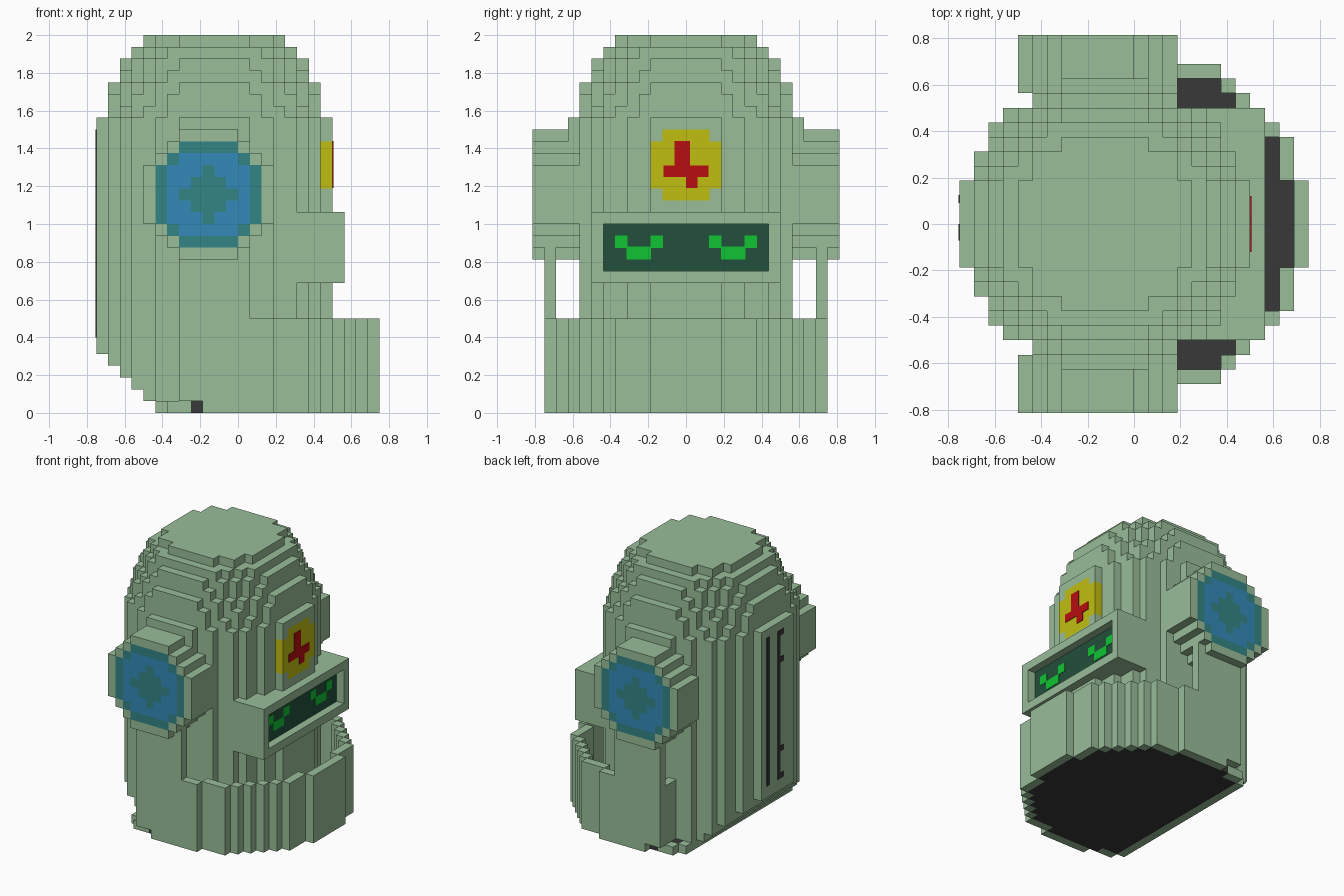
import bpy
import bmesh
import math
from mathutils import Vector

default = bpy.data.objects.get("Cube")
if default:
    bpy.data.objects.remove(default, do_unlink=True)

U = 1 / 16  # size of one block


def material(name, r, g, b):
    m = bpy.data.materials.new(name)
    m.use_nodes = True
    m.diffuse_color = (r, g, b, 1)
    bsdf = next(n for n in m.node_tree.nodes if n.type == 'BSDF_PRINCIPLED')
    bsdf.inputs["Base Color"].default_value = (r, g, b, 1)
    return m


GREEN = material("sage green", .32, .51, .32)
BLACK = material("charcoal", .04, .04, .04)
TEAL = material("teal", .033, .235, .235)
BLUE = material("blue", .033, .254, .485)
YELLOW = material("yellow", .53, .515, .005)
RED = material("red", .48, .004, .005)
SCREEN = material("dark screen green", .017, .08, .045)
BRIGHT = material("bright green", .005, .55, .034)

AXES = [Vector(a) * s for a in ((1, 0, 0), (0, 1, 0), (0, 0, 1)) for s in (1, -1)]


def finish(name, bm, mats):
    mesh = bpy.data.meshes.new(name)
    bm.to_mesh(mesh)
    bm.free()
    for m in mats:
        mesh.materials.append(m)
    obj = bpy.data.objects.new(name, mesh)
    bpy.context.collection.objects.link(obj)
    return obj


def blocks(name, rule, mats, paint=None):
    """Skin every block whose centre satisfies rule(x, y, z), in block units."""
    cells = {(x, y, z) for x in range(-13, 13) for y in range(-13, 13)
             for z in range(32) if rule(x + .5, y + .5, z + .5)}
    bm = bmesh.new()
    corners = {}

    def corner(p):
        key = tuple(round(c * 2) for c in p)
        if key not in corners:
            corners[key] = bm.verts.new(p * U)
        return corners[key]

    for cell in sorted(cells):
        mid = Vector(cell) + Vector((.5, .5, .5))
        for n in AXES:
            if tuple(int(c + d) for c, d in zip(cell, n)) in cells:
                continue
            a = Vector((n.y, n.z, n.x)) / 2
            b = n.cross(a)
            face = bm.faces.new([corner(mid + n / 2 + a * i + b * j)
                                 for i, j in ((1, 1), (-1, 1), (-1, -1), (1, -1))])
            face.material_index = paint(mid, n) if paint else 0
    bm.normal_update()
    bmesh.ops.dissolve_limit(bm, angle_limit=.01, verts=bm.verts[:],
                             edges=bm.edges[:], delimit={'MATERIAL'})
    return finish(name, bm, mats)


def plate(name, mat, x, y0, y1, z0, z1, thick=.005):
    """Thin painted plate on a face that looks along x."""
    bm = bmesh.new()
    bmesh.ops.create_cube(bm, size=1)
    for v in bm.verts:
        v.co = (x + v.co.x * thick, (y0 + y1) / 2 + v.co.y * (y1 - y0),
                (z0 + z1) / 2 + v.co.z * (z1 - z0))
    return finish(name, bm, [mat])


# Helmet shell: round column, stepped dome, chamfered lower back, narrow waist
DOME = [9.5, 9.2, 8.9, 8.5, 8.1, 7.4, 6.4]


def shell(x, y, z):
    radius = 10 if z < 25 else DOME[int(z) - 25]
    return (z > 1 and math.hypot(x + 2, y) < radius
            and x > -7 - int(z) and (z > 14 or abs(y) < 9))


# Round badge painted on the brow
def badge(p, n):
    side, up = abs(p.y), abs(p.z - 21)
    return int(p.x > 7 and side < 3 and up < 3 and not (side > 2 and up > 2))


blocks("helmet_shell", shell, [GREEN, YELLOW], badge)


# Floor and the collar standing around it
def floor_rule(x, y, z):
    return z < 1 and x > -6 and math.hypot(x, y) < (11.1 if x < 0 else 11)


def collar(x, y, z):
    r = math.hypot(x, y)
    if z > 8 or r >= 12 or floor_rule(x, y, z):
        return False
    if z < 1:
        return x > -7
    rear_wall = -5 < x < -4 and abs(y) > 8
    return x > -5 and (r >= 11 or rear_wall)


blocks("floor", floor_rule, [BLACK])
blocks("collar", collar, [GREEN])


# Ears: round drums with concentric painted discs, and the struts below them
def ear_paint(p, n):
    dx, dz = abs(p.x + 2.5), abs(p.z - 18.5)
    r = math.hypot(dx, dz)
    if abs(n.y) < .5 or abs(p.y) < 12 or r > 4.5:
        return 0
    return 2 if r < 3.7 and dx + dz > 2.5 else 1


for side, sign in (("left", 1), ("right", -1)):
    blocks(f"ear_{side}",
           lambda x, y, z: 9 < y * sign < 13 and math.hypot(x + 2.5, z - 18.5) < 5.5,
           [GREEN, TEAL, BLUE], ear_paint)
    blocks(f"ear_strut_{side}",
           lambda x, y, z: 11 < y * sign < 12 and -5 < x < 1 and 1 < z < 14, [GREEN])


# Visor: box with a recessed screen
def visor(x, y, z):
    window = x > 8 and abs(y) < 7 and 12 < z < 16
    return 5 < x < 9 and abs(y) < 8 and 11 < z < 17 and not window


blocks("visor", visor, [GREEN])
plate("screen", SCREEN, .502, -.4375, .4375, .75, 1)

# Eyes: two raised dots and a lower bar on each side
for side, c in (("left", .25), ("right", -.25)):
    for part, d in (("outer", -.094), ("inner", .094)):
        plate(f"eye_{side}_{part}_dot", BRIGHT, .505,
              c + d - .033, c + d + .033, .873, .94)
    plate(f"eye_{side}_bar", BRIGHT, .505, c - .066, c + .066, .8125, .88)

# Plain red bars on the badge
plate("badge_bar", RED, .502, -.12, .12, 1.25, 1.31)
plate("badge_upper_block", RED, .502, -.06, .02, 1.31, 1.44)
plate("badge_lower_block", RED, .502, 0, .06, 1.19, 1.25)

# Back slits, one with short teeth
plate("back_slit_plain", BLACK, -.752, .09, .125, .4, 1.5)
plate("back_slit_toothed", BLACK, -.752, -.03, 0, .4, 1.5)
for i, z in enumerate((.42, .62, 1.28, 1.48)):
    plate(f"back_slit_tooth_{i + 1}", BLACK, -.752, -.07, -.03, z - .02, z + .02)
